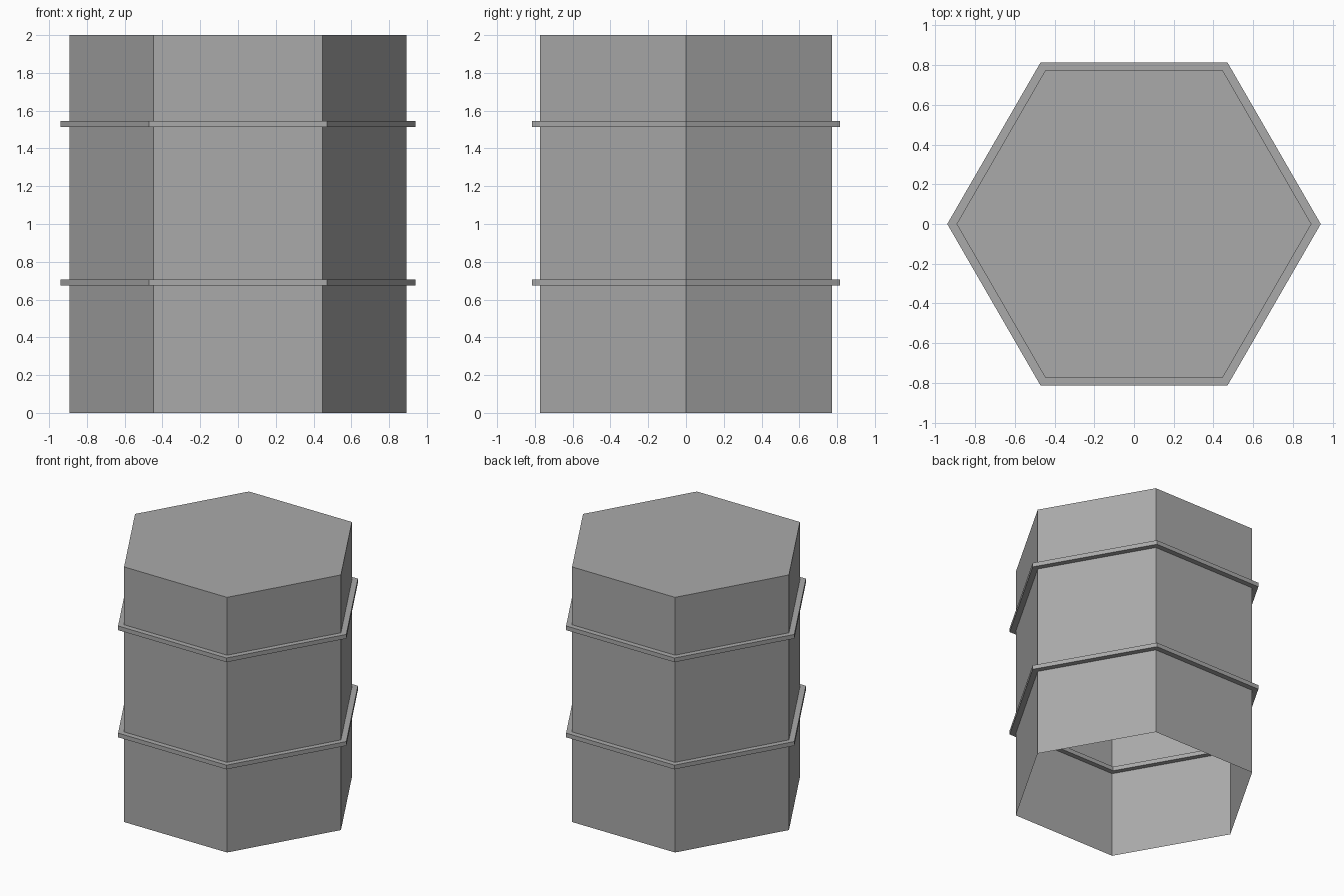
import bpy
import bmesh
from math import cos, sin, pi

cube = bpy.data.objects.get("Cube")
if cube:
    bpy.data.objects.remove(cube, do_unlink=True)

SIDES = 6
BODY_RADIUS = 0.893
RIM_OUTER = 0.94
RIM_INNER = 0.85
RIM_HEIGHT = 0.033

grey = bpy.data.materials.new("plain grey")
grey.use_nodes = True
colour = (0.4, 0.4, 0.4, 1)
grey.diffuse_color = colour
grey.node_tree.nodes["Principled BSDF"].inputs["Base Color"].default_value = colour


def hexagon(bm, radius, z):
    return [bm.verts.new((radius * cos(2 * pi * i / SIDES),
                          radius * sin(2 * pi * i / SIDES), z))
            for i in range(SIDES)]


def bridge(bm, low, high):
    for i in range(SIDES):
        j = (i + 1) % SIDES
        bm.faces.new((low[i], low[j], high[j], high[i]))


def finish(name, bm):
    mesh = bpy.data.meshes.new(name)
    bm.to_mesh(mesh)
    bm.free()
    mesh.materials.append(grey)
    obj = bpy.data.objects.new(name, mesh)
    bpy.context.collection.objects.link(obj)


# Six-sided shell, closed at the top and open underneath
bm = bmesh.new()
bottom = hexagon(bm, BODY_RADIUS, 0)
top = hexagon(bm, BODY_RADIUS, 2)
bridge(bm, bottom, top)
bm.faces.new(top)
finish("barrel_body", bm)

# Two thin hoops that pass through the wall
for name, z in (("lower_hoop", 0.69), ("upper_hoop", 1.53)):
    bm = bmesh.new()
    loops = [hexagon(bm, r, z + s * RIM_HEIGHT / 2)
             for r, s in ((RIM_OUTER, -1), (RIM_OUTER, 1),
                          (RIM_INNER, 1), (RIM_INNER, -1))]
    for k in range(4):
        bridge(bm, loops[k], loops[(k + 1) % 4])
    finish(name, bm)
